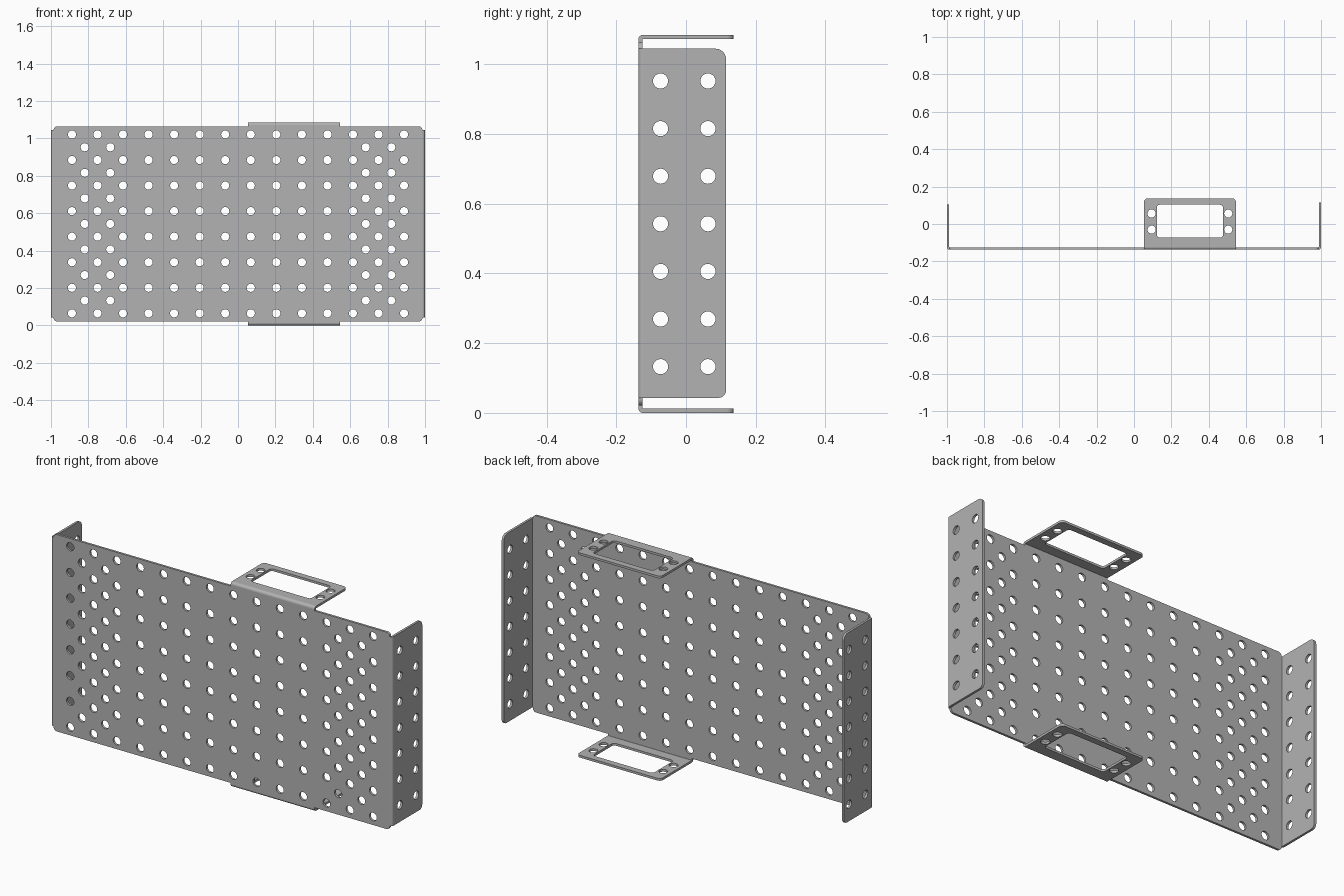
import bpy, bmesh, math
from mathutils import Matrix, Vector

cube = bpy.data.objects.get("Cube")
if cube:
    bpy.data.objects.remove(cube, do_unlink=True)

T = 0.012        # sheet thickness
R = 0.014        # outer bend radius
HOLE = 0.0217    # hole radius
PITCH = 0.1366   # hole spacing
FRONT = -0.137   # outer face of the panel
TOP = 1.085
MID = TOP / 2

steel = bpy.data.materials.new("grey_steel")
steel.use_nodes = True
GREY = (0.45, 0.45, 0.45, 1)
steel.diffuse_color = GREY
steel.node_tree.nodes["Principled BSDF"].inputs["Base Color"].default_value = GREY

AXES = {"x": Vector((1, 0, 0)), "y": Vector((0, 1, 0)), "z": Vector((0, 0, 1))}


def arc(cx, cy, r, start, end, n=6):
    return [(cx + r * math.cos(start + (end - start) * i / n),
             cy + r * math.sin(start + (end - start) * i / n)) for i in range(n + 1)]


def circle(cx, cy, r=HOLE):
    return arc(cx, cy, r, 0, math.tau, 24)[:-1]


def rounded_rect(x0, x1, y0, y1, radii):
    """Corner radii run counterclockwise from the upper right."""
    pts = []
    corners = [(x1, y1, -1, -1), (x0, y1, 1, -1), (x0, y0, 1, 1), (x1, y0, -1, 1)]
    for k, ((x, y, sx, sy), r) in enumerate(zip(corners, radii)):
        if r:
            a = k * math.pi / 2
            pts += arc(x + sx * r, y + sy * r, r, a, a + math.pi / 2)
        else:
            pts.append((x, y))
    return pts


def sheet(name, plane, outline, holes, thickness, offset):
    """Fill an outline with holes in a plane and give it thickness about offset."""
    curve = bpy.data.curves.new(name, "CURVE")
    curve.dimensions = "2D"
    curve.fill_mode = "BOTH"
    curve.extrude = thickness / 2
    for loop in [outline] + holes:
        spline = curve.splines.new("POLY")
        spline.points.add(len(loop) - 1)
        for p, (u, v) in zip(spline.points, loop):
            p.co = (u, v, 0, 1)
        spline.use_cyclic_u = True
    temp = bpy.data.objects.new(name + "_outline", curve)
    bpy.context.collection.objects.link(temp)
    graph = bpy.context.evaluated_depsgraph_get()
    mesh = bpy.data.meshes.new_from_object(temp.evaluated_get(graph))
    bpy.data.objects.remove(temp, do_unlink=True)
    bpy.data.curves.remove(curve)

    u, v = AXES[plane[0]], AXES[plane[1]]
    n = AXES[({"x", "y", "z"} - set(plane)).pop()]
    mesh.transform(Matrix((u, v, n)).transposed().to_4x4())
    mesh.transform(Matrix.Translation(n * offset))
    bm = bmesh.new()
    bm.from_mesh(mesh)
    bmesh.ops.remove_doubles(bm, verts=bm.verts, dist=1e-5)
    bmesh.ops.recalc_face_normals(bm, faces=bm.faces)
    bm.to_mesh(mesh)
    bm.free()
    mesh.materials.clear()
    mesh.materials.append(steel)
    obj = bpy.data.objects.new(name, mesh)
    bpy.context.collection.objects.link(obj)
    bpy.ops.object.select_all(action="DESELECT")
    obj.select_set(True)
    bpy.context.view_layer.objects.active = obj
    bpy.ops.object.shade_smooth_by_angle(angle=math.radians(35))
    return obj


def bend(cx, cy, start, end):
    """Cross-section of a quarter-round fold."""
    return arc(cx, cy, R, start, end) + arc(cx, cy, R - T, end, start)


# Front panel: square hole grid, with staggered extra holes near both ends
holes = [circle((i - 6.5) * PITCH, MID + (j - 3.5) * PITCH)
         for i in range(14) for j in range(8)]
holes += [circle(s * (k + 5) * PITCH, MID + (j - 3) * PITCH)
          for s in (-1, 1) for k in (0, 1) for j in range(7)]
edge = 1 - R
sheet("front_panel", "xz", rounded_rect(-edge, edge, 0.021, TOP - 0.021, [0.02] * 4),
      holes, T, FRONT + T / 2)

# Side flanges with their folds
z0, z1 = 0.043, TOP - 0.040
for side, s, depth in (("left", 1, 0.115), ("right", -1, 0.104)):
    holes = [circle(y, MID + (j - 3) * PITCH) for y in (-0.073, 0.063) for j in range(7)]
    sheet(side + "_flange", "yz",
          rounded_rect(FRONT + R, depth, z0, z1, [0.03, 0, 0, 0.022]),
          holes, T, s * (1 - T / 2))
    sheet(side + "_fold", "xy",
          bend(s * edge, FRONT + R, -math.pi / 2, -math.pi / 2 + s * math.pi / 2),
          [], z1 - z0, (z0 + z1) / 2)

# Top and bottom mounting tabs, each with a window and four screw holes
x0, x1 = 0.053, 0.545
for level, s in (("top", 1), ("bottom", -1)):
    window = rounded_rect(0.122, 0.476, -0.073, 0.103, [0.016] * 4)
    screws = [circle(x, y) for x in (0.094, 0.504) for y in (-0.03, 0.056)]
    sheet(level + "_tab", "xy",
          rounded_rect(x0, x1, FRONT + R, 0.137, [0.02, 0.02, 0, 0]),
          [window] + screws, T, MID + s * (MID - T / 2))
    zc = MID + s * (MID - R)
    sheet(level + "_tab_fold", "yz",
          bend(FRONT + R, zc, math.pi, math.pi - s * math.pi / 2),
          [], x1 - x0, (x0 + x1) / 2)
    neck = sorted((zc, MID + s * (MID - 0.021)))
    sheet(level + "_tab_neck", "xz", rounded_rect(x0, x1, *neck, [0] * 4),
          [], T, FRONT + T / 2)
